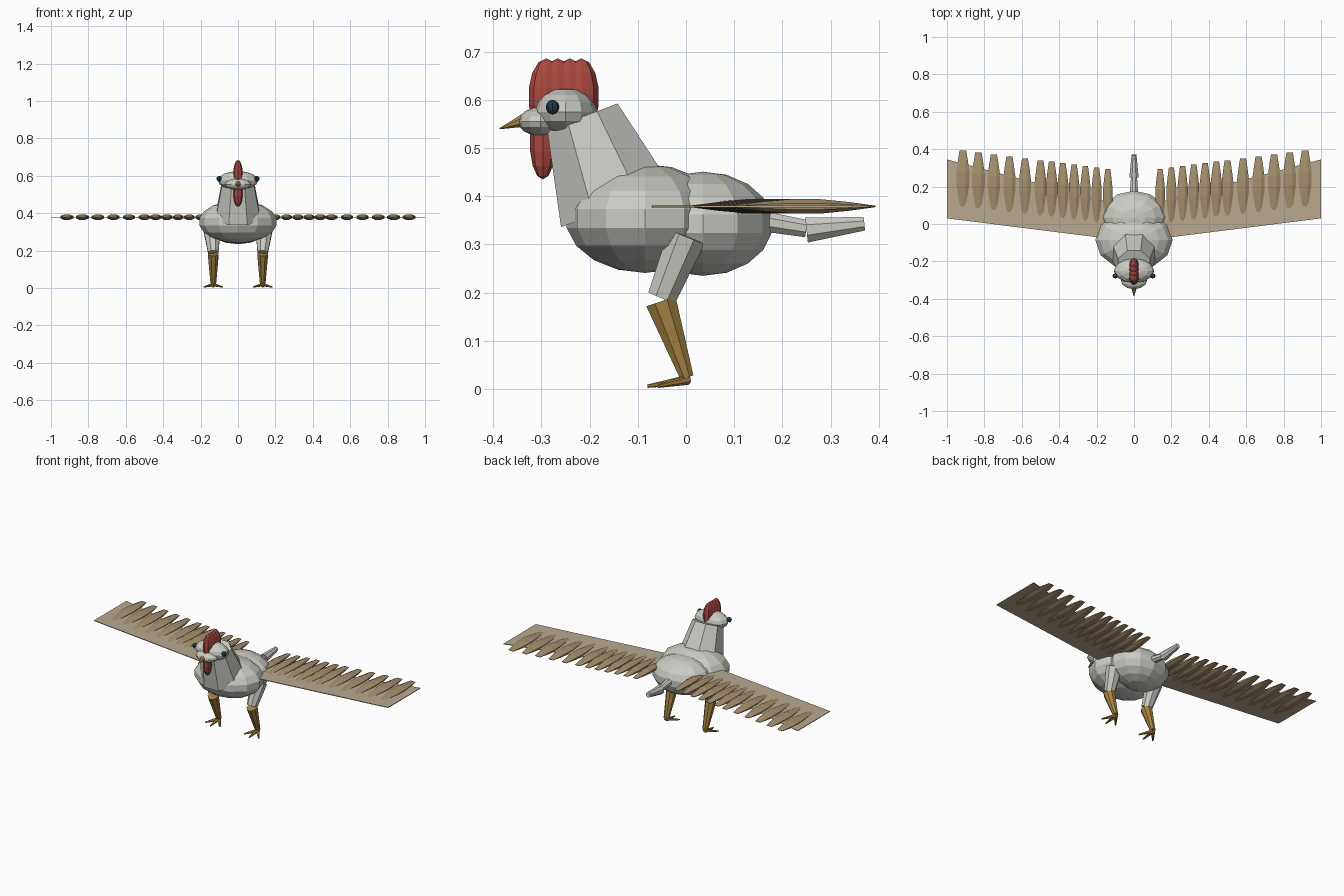
import bpy, bmesh, math
from mathutils import Vector, Matrix

if "Cube" in bpy.data.objects:
    bpy.data.objects.remove(bpy.data.objects["Cube"])


def material(name, rgb):
    m = bpy.data.materials.new(name)
    m.diffuse_color = (*rgb, 1)
    m.use_nodes = True
    m.node_tree.nodes["Principled BSDF"].inputs["Base Color"].default_value = m.diffuse_color
    return m


GREY = material("grey_plumage", (0.60, 0.60, 0.56))
RED = material("comb_red", (0.40, 0.065, 0.05))
GOLD = material("leg_gold", (0.38, 0.23, 0.055))
SAND = material("wing_sand", (0.48, 0.40, 0.28))
BROWN = material("feather_brown", (0.38, 0.28, 0.155))
DARK = material("eye_dark", (0.015, 0.045, 0.06))


def finish(name, bm, mat):
    bmesh.ops.recalc_face_normals(bm, faces=bm.faces)
    me = bpy.data.meshes.new(name)
    bm.to_mesh(me)
    bm.free()
    me.materials.append(mat)
    ob = bpy.data.objects.new(name, me)
    bpy.context.collection.objects.link(ob)
    return ob


def ball(name, mat, centre, radii, segs=12, rings=8):
    bm = bmesh.new()
    bmesh.ops.create_uvsphere(bm, u_segments=segs, v_segments=rings, radius=1,
                              matrix=Matrix.Translation(centre) @ Matrix.Diagonal((*radii, 1)))
    return finish(name, bm, mat)


def loft(name, mat, rings, sides=8):
    """Skin rings given as (centre, axis, half width across x, half depth)."""
    bm = bmesh.new()
    loops = []
    for centre, axis, rx, rd in rings:
        axis = Vector(axis).normalized()
        side = Vector((1, 0, 0))
        side = (side - axis * side.dot(axis)).normalized()
        up = axis.cross(side)
        k = 1 / math.cos(math.pi / sides)
        loop = []
        for i in range(sides):
            a = (i + 0.5) * math.tau / sides
            loop.append(bm.verts.new(Vector(centre) + side * rx * k * math.cos(a)
                                     + up * rd * k * math.sin(a)))
        loops.append(loop)
    for a, b in zip(loops, loops[1:]):
        for i in range(sides):
            j = (i + 1) % sides
            bm.faces.new((a[i], a[j], b[j], b[i]))
    bm.faces.new(loops[0])
    bm.faces.new(loops[-1])
    return finish(name, bm, mat)


def limb(name, mat, a, b, ra, rb, sides=8):
    """Straight tapered limb; each radius is (across x, depth)."""
    d = Vector(b) - Vector(a)
    return loft(name, mat, [(a, d, *ra), (b, d, *rb)], sides)


# Body, neck and head
ball("chest", GREY, (0, -0.085, 0.354), (0.21, 0.165, 0.113), 12, 9)
ball("rump", GREY, (0, 0.035, 0.343), (0.18, 0.145, 0.108), 12, 9)
limb("neck", GREY, (0, -0.215, 0.565), (0, -0.145, 0.379), (0.085, 0.078), (0.12, 0.122))
ball("head", GREY, (0, -0.25, 0.575), (0.108, 0.066, 0.05))
ball("muzzle", GREY, (0, -0.302, 0.555), (0.07, 0.046, 0.03))
limb("beak", GOLD, (0, -0.335, 0.558), (0, -0.387, 0.54), (0.016, 0.014), (0.001, 0.001))

# Comb and wattle
for i in range(4):
    ball(f"comb_lobe_{i + 1}", RED, (0, -0.29 + 0.0243 * i, 0.606), (0.026, 0.037, 0.08), 8, 7)
ball("wattle", RED, (0, -0.297, 0.51), (0.026, 0.027, 0.075), 8, 7)

# Tail in two tapered pieces
limb("tail_base", GREY, (0, 0.13, 0.353), (0, 0.25, 0.333), (0.025, 0.022), (0.016, 0.018))
limb("tail_tip", GREY, (0, 0.25, 0.33), (0, 0.37, 0.343), (0.025, 0.026), (0.013, 0.014))

for s, side in ((-1, "left"), (1, "right")):
    ball(f"{side}_eye", DARK, (s * 0.1, -0.277, 0.585), (0.015, 0.014, 0.015), 8, 6)

    # Legs and three forward toes
    x = s * 0.132
    limb(f"{side}_thigh", GREY, (s * 0.14, 0.002, 0.318), (x, -0.05, 0.19),
         (0.046, 0.04), (0.028, 0.03))
    limb(f"{side}_shank", GOLD, (x, -0.052, 0.182), (x, 0.002, 0.024),
         (0.029, 0.032), (0.015, 0.014))
    for n, dx, ty in (("inner", -0.05, -0.058), ("middle", 0, -0.08), ("outer", 0.05, -0.058)):
        limb(f"{side}_{n}_toe", GOLD, (x, 0.003, 0.019), (x + s * dx, ty, 0.006),
             (0.011, 0.009), (0.004, 0.003), 6)

    # Flat wing panel
    bm = bmesh.new()
    outline = [(0.05, -0.089), (1, 0.03), (1, 0.345), (0.05, 0.095)]
    lower, upper = [[bm.verts.new((s * px, py, z)) for px, py in outline]
                    for z in (0.377, 0.381)]
    bm.faces.new(lower)
    bm.faces.new(upper)
    for i in range(4):
        j = (i + 1) % 4
        bm.faces.new((lower[i], lower[j], upper[j], upper[i]))
    finish(f"{side}_wing", bm, SAND)

    # Feathers, wider and more spaced toward the wing tip
    for i in range(12):
        fx = 0.14 + 0.06 * i if i < 7 else 0.50 + 0.083 * (i - 6)
        y0 = 0.09 * (fx - 0.14) / 0.775
        y1 = 0.295 + 0.098 * (fx - 0.14) / 0.775
        w = 0.026 + 0.009 * i / 11
        rings = [(0, 0.45, 0.1), (0.2, 0.72, 0.6), (0.42, 1, 1), (0.62, 1, 1),
                 (0.82, 0.76, 0.6), (1, 0.5, 0.1)]
        loft(f"{side}_feather_{i + 1}", BROWN,
             [((s * fx, y0 + (y1 - y0) * t, 0.379), (0, 1, 0), w * kw, 0.015 * kt)
              for t, kw, kt in rings], 8)
